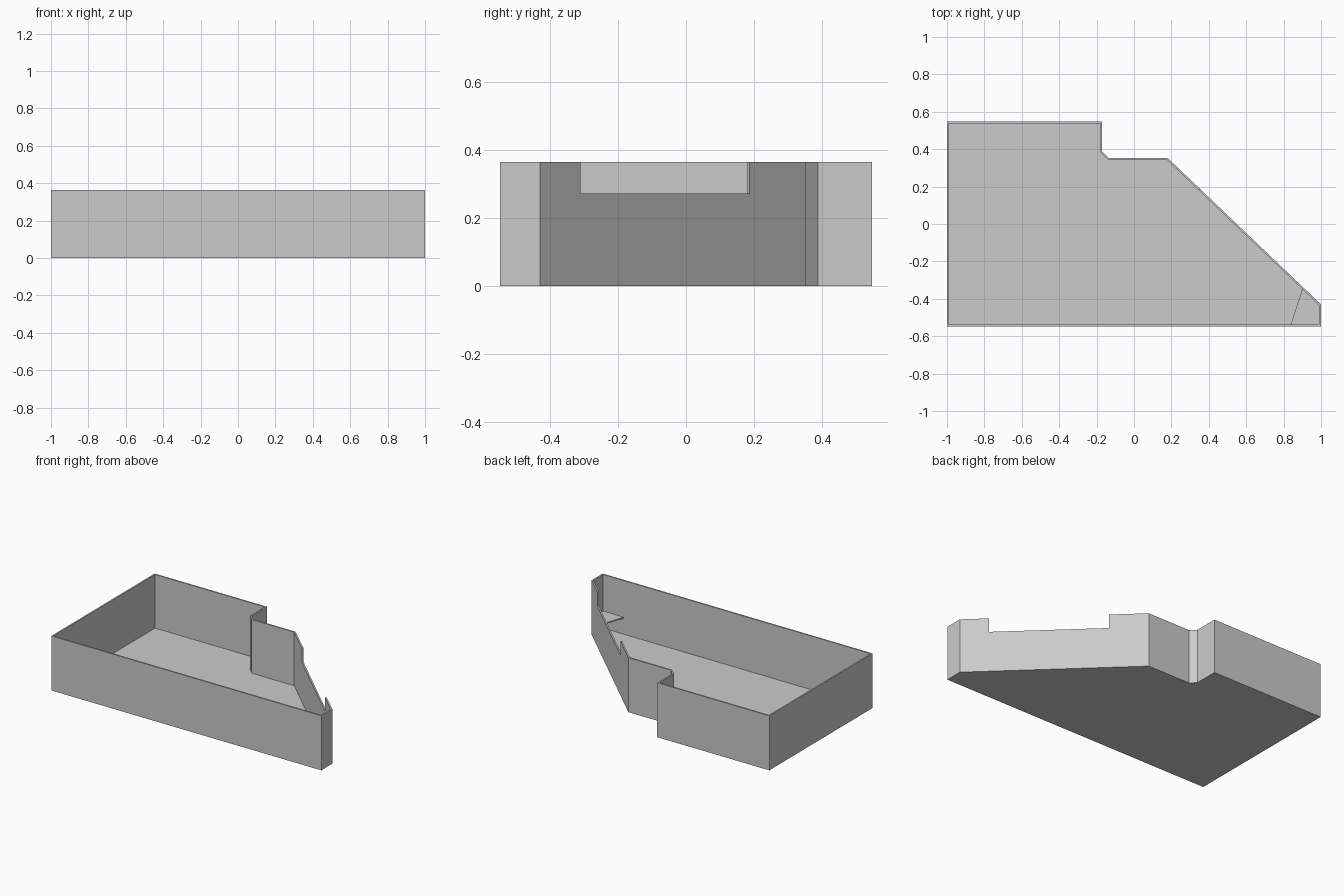
import bpy, bmesh, math
from mathutils import Vector, Matrix

cube = bpy.data.objects.get("Cube")
if cube:
    bpy.data.objects.remove(cube, do_unlink=True)

HEIGHT, WALL, FLOOR = 0.365, 0.01, 0.006

# Tray outline, counter-clockwise from the front right corner
OUTLINE = [Vector(p) for p in (
    (-1, -0.547), (1, -0.547), (1, -0.43), (0.18, 0.353),
    (-0.135, 0.353), (-0.17, 0.388), (-0.17, 0.547), (-1, 0.547))]

grey = bpy.data.materials.new("plain grey")
grey.use_nodes = True
colour = (0.6, 0.6, 0.6, 1)
grey.diffuse_color = colour
grey.node_tree.nodes["Principled BSDF"].inputs["Base Color"].default_value = colour


def inset(points, distance):
    """Offset a counter-clockwise outline inwards with mitred corners."""
    result = []
    for i, p in enumerate(points):
        a = (p - points[i - 1]).normalized()
        b = (points[(i + 1) % len(points)] - p).normalized()
        na, nb = Vector((-a.y, a.x)), Vector((-b.y, b.x))
        result.append(p + (na + nb) * distance / (1 + na.dot(nb)))
    return result


def make_object(name, bm):
    bmesh.ops.recalc_face_normals(bm, faces=bm.faces)
    mesh = bpy.data.meshes.new(name)
    bm.to_mesh(mesh)
    bm.free()
    mesh.materials.append(grey)
    obj = bpy.data.objects.new(name, mesh)
    bpy.context.collection.objects.link(obj)
    return obj


def ring(bm, points, z):
    return [bm.verts.new((p.x, p.y, z)) for p in points]


def plate(name, points, z, thickness):
    bm = bmesh.new()
    face = bm.faces.new(ring(bm, points, z))
    top = bmesh.ops.extrude_face_region(bm, geom=[face], use_keep_orig=True)
    moved = [v for v in top["geom"] if isinstance(v, bmesh.types.BMVert)]
    bmesh.ops.translate(bm, verts=moved, vec=(0, 0, thickness))
    return make_object(name, bm)


# Tray: outer shell, rim, inner walls and floor in one closed mesh
bm = bmesh.new()
inner = inset(OUTLINE, WALL)
rings = [ring(bm, OUTLINE, 0), ring(bm, OUTLINE, HEIGHT),
         ring(bm, inner, HEIGHT), ring(bm, inner, FLOOR)]
bm.faces.new(rings[0])
bm.faces.new(rings[-1])
for low, high in zip(rings, rings[1:]):
    for i in range(len(OUTLINE)):
        j = (i + 1) % len(OUTLINE)
        bm.faces.new((low[i], low[j], high[j], high[i]))
tray = make_object("tray", bm)

# Notch in the top of the slanted wall
start, end = OUTLINE[2], OUTLINE[3]
along = end - start
a = start + along * ((-0.31 - start.y) / along.y)
b = start + along * ((0.187 - start.y) / along.y)
mid = (a + b) / 2
bm = bmesh.new()
bmesh.ops.create_cube(bm, size=1, matrix=(
    Matrix.Translation((mid.x, mid.y, 0.372))
    @ Matrix.Rotation(math.atan2(along.y, along.x), 4, 'Z')
    @ Matrix.Diagonal(((b - a).length, 0.06, 0.2, 1))))
cutter = make_object("notch_cutter", bm)
cutter.hide_render = True
mod = tray.modifiers.new("notch", 'BOOLEAN')
mod.operation = 'DIFFERENCE'
mod.solver = 'EXACT'
mod.object = cutter
bpy.context.view_layer.update()
graph = bpy.context.evaluated_depsgraph_get()
cut_mesh = bpy.data.meshes.new_from_object(tray.evaluated_get(graph))
tray.modifiers.clear()
tray.data = cut_mesh
bpy.data.objects.remove(cutter, do_unlink=True)

# Thin shelf across the narrow corner
shelf = [Vector((0.838, inner[0].y)), inner[1], inner[2], Vector((0.9, -0.347))]
plate("corner_shelf", shelf, 0.112, 0.008)
